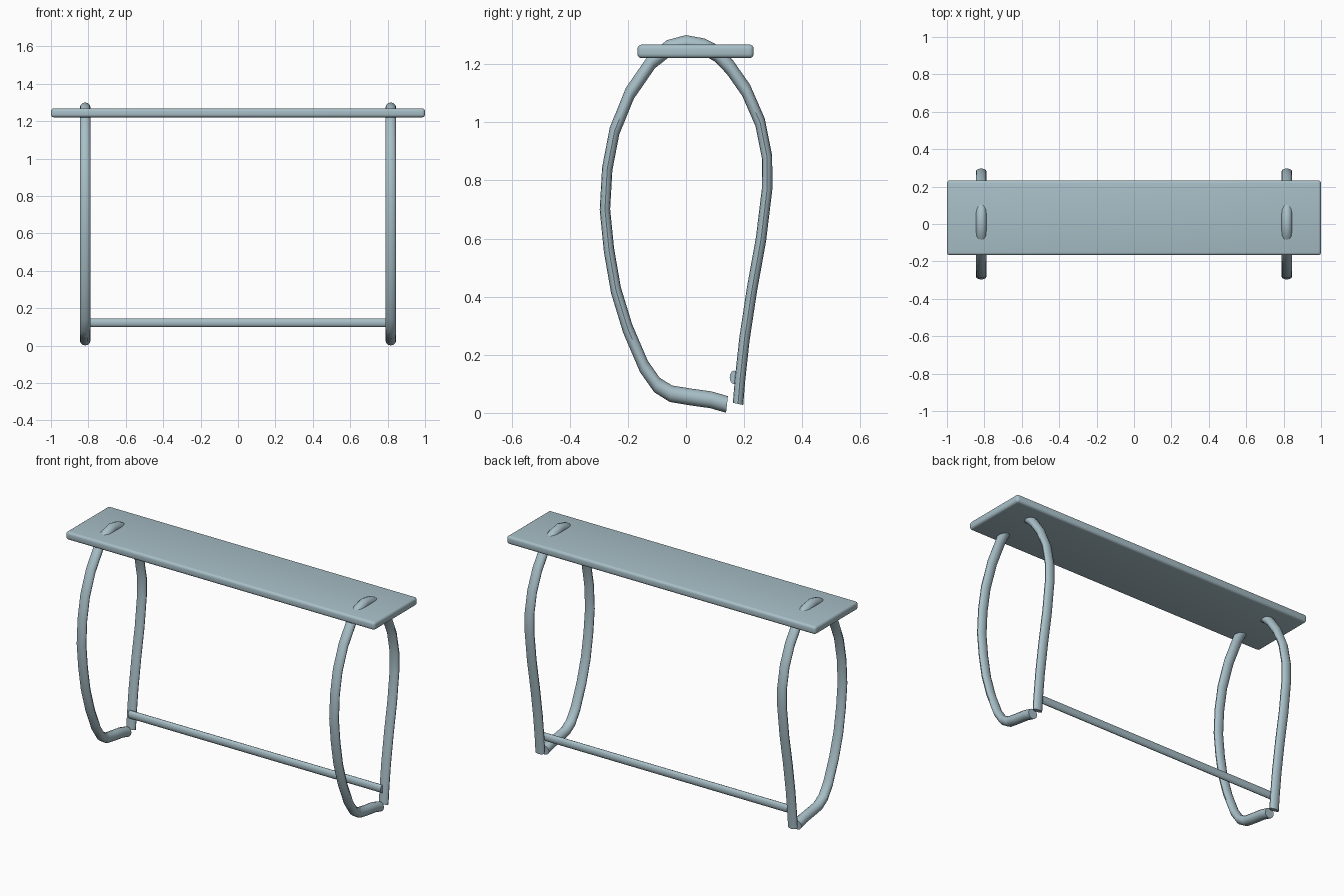
import bpy
import math

if "Cube" in bpy.data.objects:
    bpy.data.objects.remove(bpy.data.objects["Cube"], do_unlink=True)

# One painted-metal colour for the whole table
COLOUR = (0.39, 0.52, 0.57, 1.0)
paint = bpy.data.materials.new("pale blue grey")
paint.use_nodes = True
paint.diffuse_color = COLOUR
bsdf = paint.node_tree.nodes["Principled BSDF"]
bsdf.inputs["Base Color"].default_value = COLOUR
bsdf.inputs["Roughness"].default_value = 0.5

DEPTH = 0.62    # tubes are flattened front to back
LEG_X = 0.817


def select_only(ob):
    bpy.ops.object.select_all(action='DESELECT')
    ob.select_set(True)
    bpy.context.view_layer.objects.active = ob


def tube(name, points, radius):
    """Sweep a round section along points, then flatten it in y."""
    curve = bpy.data.curves.new(name, 'CURVE')
    curve.dimensions = '3D'
    curve.bevel_depth = radius
    curve.bevel_resolution = 4
    curve.use_fill_caps = True
    spline = curve.splines.new('POLY')
    spline.points.add(len(points) - 1)
    for p, (x, y, z) in zip(spline.points, points):
        p.co = (x, y / DEPTH, z, 1)
    curve.materials.append(paint)
    ob = bpy.data.objects.new(name, curve)
    bpy.context.collection.objects.link(ob)
    ob.scale.y = DEPTH
    select_only(ob)
    bpy.ops.object.convert(target='MESH')
    bpy.ops.object.transform_apply(location=False, rotation=False, scale=True)
    bpy.ops.object.shade_smooth_by_angle(angle=math.radians(40))
    return bpy.context.object


# Leg loop centreline (y, z), from the front foot over the top to the back foot
LOOP = [(0.141, 0.029), (0.086, 0.045), (0.014, 0.055), (-0.052, 0.066),
        (-0.10, 0.096), (-0.145, 0.16), (-0.201, 0.291), (-0.241, 0.422),
        (-0.265, 0.56), (-0.279, 0.70), (-0.271, 0.84), (-0.246, 0.97),
        (-0.193, 1.10), (-0.117, 1.21), (-0.06, 1.255), (0.0, 1.271),
        (0.06, 1.26), (0.105, 1.237), (0.151, 1.19), (0.207, 1.11),
        (0.255, 1.0), (0.279, 0.88), (0.279, 0.77), (0.258, 0.597),
        (0.227, 0.425), (0.201, 0.253), (0.186, 0.115), (0.179, 0.031)]

for side, sx in (("left", 1), ("right", -1)):
    tube(f"{side}_leg_loop", [(sx * LEG_X, y, z) for y, z in LOOP], 0.029)

# Stretcher bar between the back feet
tube("stretcher_bar", [(-LEG_X, 0.165, 0.122), (LEG_X, 0.165, 0.122)], 0.0235)

# Table top with rounded edges
bpy.ops.mesh.primitive_cube_add(size=1, location=(0, 0.033, 1.244))
top = bpy.context.object
top.name = "table_top"
top.scale = (2.0, 0.40, 0.047)
bpy.ops.object.transform_apply(location=False, rotation=False, scale=True)
top.data.materials.append(paint)
bevel = top.modifiers.new("rounded_edges", 'BEVEL')
bevel.width = 0.015
bevel.segments = 4
select_only(top)
bpy.ops.object.modifier_apply(modifier=bevel.name)
bpy.ops.object.shade_smooth_by_angle(angle=math.radians(40))
